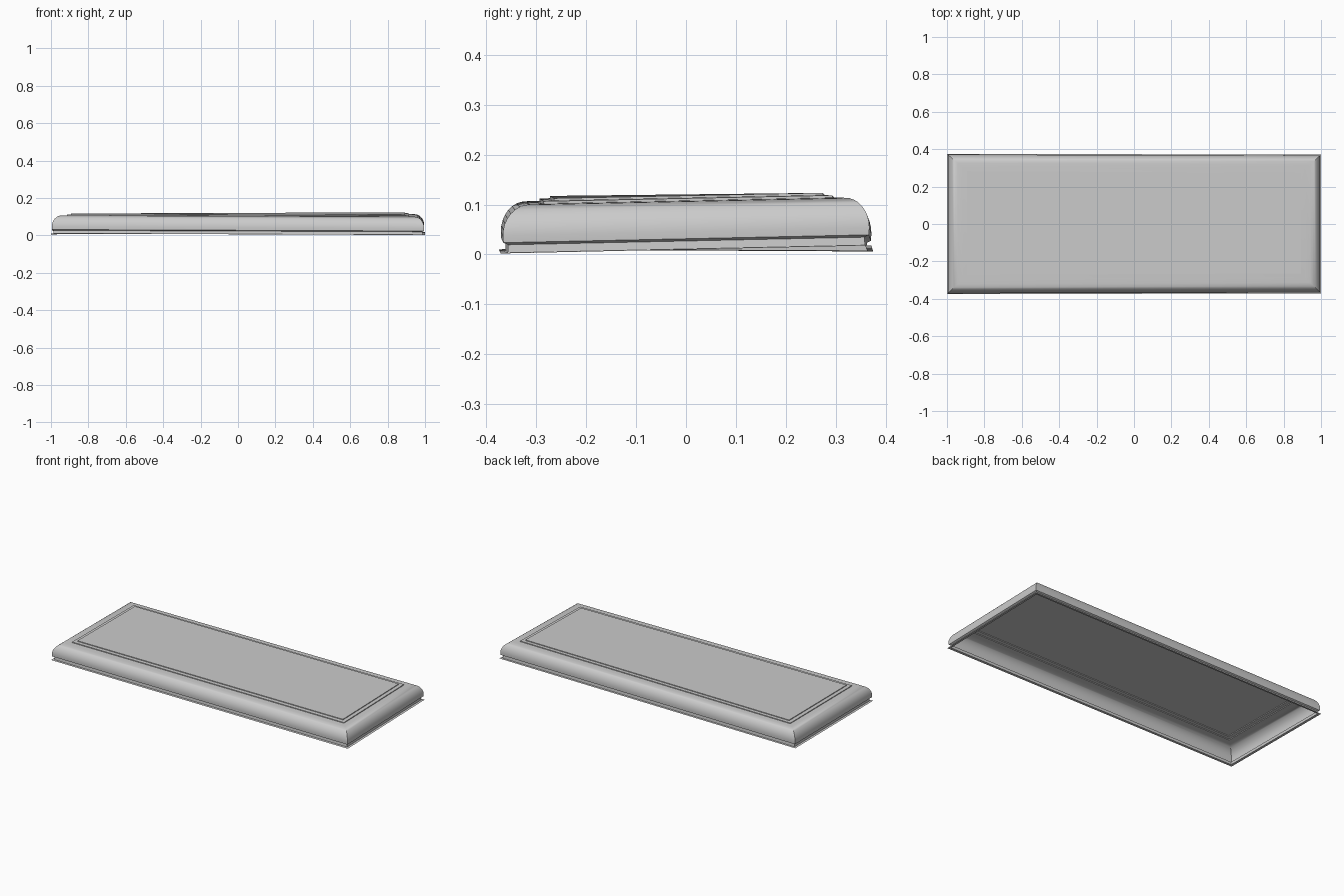
import bpy, bmesh, math

if "Cube" in bpy.data.objects:
    bpy.data.objects.remove(bpy.data.objects["Cube"])

HALF_X, HALF_Y = 1.0, 0.373

# Edge moulding: (inset from rim, height), from the bottom lip to the top panel
profile = [(0.0, 0.009), (0.013, 0.010), (0.014, 0.026), (0.005, 0.0305)]
# Rounded shoulder
for i in range(9):
    a = math.radians(90 * i / 8)
    profile.append((0.004 + 0.05 * (1 - math.cos(a)), 0.045 + 0.061 * math.sin(a)))
# Two small steps up to the panel
profile += [(0.080, 0.107), (0.080, 0.1115), (0.1, 0.1125), (0.1, 0.117)]


def warp(x, y, z, inset):
    # Slight hand-hewn twist and taper
    v = y / HALF_Y
    taper = 1 - (0.005 + 0.12 * inset) * x
    z += 0.001 * x + 0.003 * v + 0.005 * x * v
    return (x, y * taper + 0.05 * inset, z)


bm = bmesh.new()
rings = []
for inset, z in profile:
    hx, hy = HALF_X - inset * 1.07, HALF_Y - inset
    rings.append([bm.verts.new(warp(sx * hx, sy * hy, z, inset))
                  for sx, sy in ((-1, -1), (1, -1), (1, 1), (-1, 1))])
for lower, upper in zip(rings, rings[1:]):
    for k in range(4):
        n = (k + 1) % 4
        bm.faces.new((lower[k], lower[n], upper[n], upper[k]))
bm.faces.new(rings[-1])  # top panel; underside stays open

mesh = bpy.data.meshes.new("slab_cover")
bm.to_mesh(mesh)
bm.free()
slab = bpy.data.objects.new("slab_cover", mesh)
bpy.context.collection.objects.link(slab)

# Smooth the shoulder, keep mitred corners and steps crisp
bpy.context.view_layer.objects.active = slab
slab.select_set(True)
bpy.ops.object.shade_smooth_by_angle(angle=math.radians(30))
